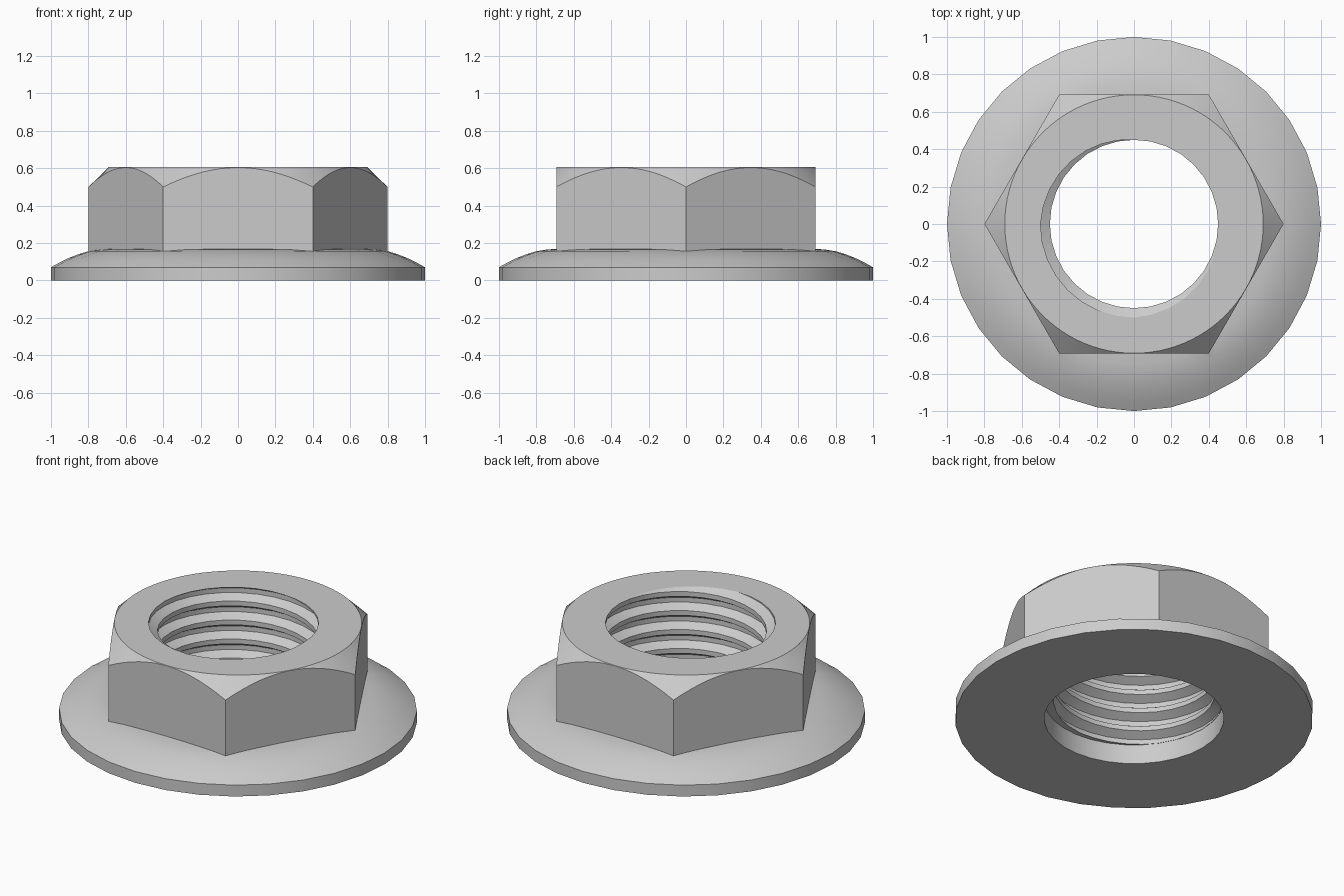
import bpy, bmesh
from math import sin, cos, pi
from mathutils import Vector

if "Cube" in bpy.data.objects:
    bpy.data.objects.remove(bpy.data.objects["Cube"])

SIDES = 32
TOP = 0.605


def finish(bm, name):
    bmesh.ops.recalc_face_normals(bm, faces=bm.faces)
    me = bpy.data.meshes.new(name)
    bm.to_mesh(me)
    bm.free()
    ob = bpy.data.objects.new(name, me)
    bpy.context.collection.objects.link(ob)
    return ob


def lathe(profile, n):
    """Closed solid of revolution from (radius, z) points, with flat end caps."""
    bm = bmesh.new()
    rings = [[bm.verts.new((r * cos(2 * pi * j / n), r * sin(2 * pi * j / n), z))
              for j in range(n)] for r, z in profile]
    for a, b in zip(rings, rings[1:]):
        for j in range(n):
            k = (j + 1) % n
            bm.faces.new((a[j], a[k], b[k], b[j]))
    bm.faces.new(rings[0][::-1])
    bm.faces.new(rings[-1])
    return bm


def slice_off(bm, co, no):
    """Remove everything beyond a plane and cap the cut."""
    bmesh.ops.bisect_plane(bm, geom=bm.verts[:] + bm.edges[:] + bm.faces[:],
                           dist=1e-6, plane_co=co, plane_no=no, clear_outer=True)
    bmesh.ops.holes_fill(bm, edges=[e for e in bm.edges if e.is_boundary], sides=0)


def boolean(ob, other, op):
    m = ob.modifiers.new(op, 'BOOLEAN')
    m.operation, m.object, m.solver = op, other, 'EXACT'
    bpy.context.view_layer.objects.active = ob
    bpy.ops.object.modifier_apply(modifier=m.name)
    bpy.data.objects.remove(other)


# Domed flange
nut = finish(lathe([(1, 0), (1, .07), (.95, .098), (.9, .122), (.85, .141),
                    (.8, .156), (.75, .164), (.68, .17), (.55, .172)], SIDES), "flange_nut")

# Hexagonal body: chamfered round bar with six flats sliced off
bm = lathe([(.85, .1), (.85, .451), (.691, TOP)], 96)
for i in range(6):
    d = Vector((cos(pi / 6 + i * pi / 3), sin(pi / 6 + i * pi / 3), 0))
    slice_off(bm, d * .6925, d)
boolean(nut, finish(bm, "hex_body"), 'UNION')

# Plain counterbore underneath
bore = finish(lathe([(.502, -.1), (.502, .12)], SIDES), "counterbore_cutter")
boolean(nut, bore, 'DIFFERENCE')

# Helical thread cutter: four profile points per turn, crest and root flats
pitch, turns = .117, 9
radii = (.45, .50, .50, .45)
bm = bmesh.new()
grid = []
for j in range(SIDES):
    a = 2 * pi * j / SIDES
    grid.append([bm.verts.new((radii[i % 4] * cos(a), radii[i % 4] * sin(a),
                               TOP + pitch * (i / 4 + j / SIDES - 7)))
                 for i in range(4 * turns + 5)])
grid.append(grid[0][4:])
for c, d in zip(grid, grid[1:]):
    for i in range(4 * turns):
        bm.faces.new((c[i], d[i], d[i + 1], c[i + 1]))
slice_off(bm, (0, 0, .06), (0, 0, -1))
slice_off(bm, (0, 0, .7), (0, 0, 1))
boolean(nut, finish(bm, "thread_cutter"), 'DIFFERENCE')

# Smooth curved surfaces, keep edges crisp
nut.select_set(True)
bpy.context.view_layer.objects.active = nut
bpy.ops.object.shade_smooth_by_angle(angle=pi / 7)
